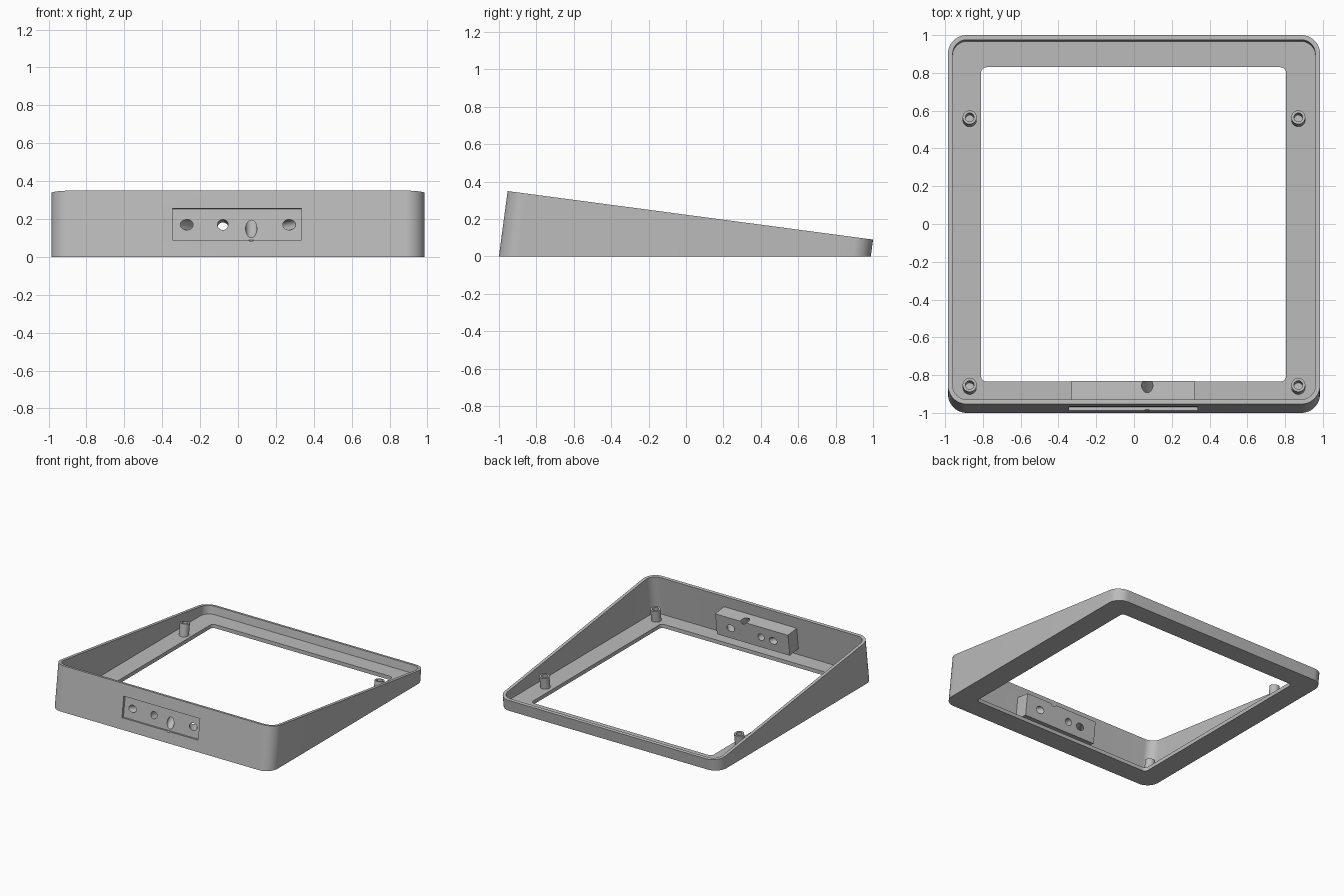
import bpy, bmesh
from math import sin, cos, pi
from mathutils import Matrix, Vector

if "Cube" in bpy.data.objects:
    bpy.data.objects.remove(bpy.data.objects["Cube"])

# One plain grey plastic
grey = bpy.data.materials.new("grey_plastic")
grey.use_nodes = True
grey.diffuse_color = (0.5, 0.5, 0.5, 1)
grey.node_tree.nodes["Principled BSDF"].inputs["Base Color"].default_value = (0.5, 0.5, 0.5, 1)

ANGLE = 0.132                       # slope of the open top
TILT = Matrix.Rotation(-ANGLE, 4, "X")
RIM = 0.221                         # rim height along the tilted axis


def finish(name, bm):
    bmesh.ops.recalc_face_normals(bm, faces=bm.faces[:])
    mesh = bpy.data.meshes.new(name)
    bm.to_mesh(mesh)
    bm.free()
    mesh.materials.append(grey)
    obj = bpy.data.objects.new(name, mesh)
    bpy.context.collection.objects.link(obj)
    return obj


def outline(x0, x1, y0, y1, r, segs=12):
    """Rounded rectangle, counter-clockwise; plain corners when r is 0."""
    corners = [(x1 - r, y1 - r), (x0 + r, y1 - r), (x0 + r, y0 + r), (x1 - r, y0 + r)]
    if r == 0:
        return corners
    return [(cx + r * cos((q + i / segs) * pi / 2), cy + r * sin((q + i / segs) * pi / 2))
            for q, (cx, cy) in enumerate(corners) for i in range(segs + 1)]


def prism(name, points, low, high, matrix=Matrix(), level=False, bevel=0):
    """Extrude an outline; level makes the underside horizontal at world height low."""
    bm = bmesh.new()
    bottom = [bm.verts.new((x, y, (low + sin(ANGLE) * y) / cos(ANGLE) if level else low))
              for x, y in points]
    top = [bm.verts.new((x, y, high)) for x, y in points]
    base = bm.faces.new(bottom[::-1])
    bm.faces.new(top)
    for i in range(len(points)):
        j = (i + 1) % len(points)
        bm.faces.new((bottom[i], bottom[j], top[j], top[i]))
    if bevel:
        bmesh.ops.bevel(bm, geom=list(base.edges), offset=bevel, segments=4,
                        profile=0.5, affect="EDGES", clamp_overlap=False)
    bm.transform(matrix)
    return finish(name, bm)


def rod(name, a, b, r):
    """Cylinder between two points given in the tilted frame."""
    a, b = Vector(a), Vector(b)
    bm = bmesh.new()
    turn = (b - a).to_track_quat("Z", "Y").to_matrix().to_4x4()
    bmesh.ops.create_cone(bm, cap_ends=True, segments=32, radius1=r, radius2=r,
                          depth=(b - a).length,
                          matrix=TILT @ Matrix.Translation((a + b) / 2) @ turn)
    return finish(name, bm)


def combine(target, tool, operation="DIFFERENCE"):
    mod = target.modifiers.new(tool.name, "BOOLEAN")
    mod.object, mod.operation, mod.solver = tool, operation, "EXACT"
    bpy.context.view_layer.objects.active = target
    bpy.ops.object.modifier_apply(modifier=mod.name)
    bpy.data.objects.remove(tool)


def shade(obj):
    bpy.ops.object.select_all(action="DESELECT")
    obj.select_set(True)
    bpy.context.view_layer.objects.active = obj
    bpy.ops.object.shade_smooth_by_angle(angle=0.6)


# Wedge-shaped frame: outer shell, hollow and floor opening
F, B, W, T = -0.9915, 0.9795, 0.985, 0.025
case = prism("wedge_frame", outline(-W, W, F, B, 0.1), 0, RIM, TILT, True, 0.02)
combine(case, prism("hollow", outline(T - W, W - T, F + T, B - T, 0.075), 0.03, 0.5, TILT, True))
combine(case, prism("opening", outline(-0.81, 0.805, -0.835, 0.83, 0.03, 6), -0.2, 0.2))

# Connector block behind the front wall, with a shallow recess outside
combine(case, prism("block", outline(-0.33, 0.32, -0.98, -0.8545, 0), -0.045, 0.13, TILT), "UNION")
combine(case, prism("recess", outline(-0.345, 0.335, -1.1, -0.972, 0), -0.041, 0.126, TILT))

# Bores through the block: two converging, one straight, one rising
MID = 0.042
for side in (-1, 1):
    combine(case, rod("side_bore", (side * 0.34, -1.072, MID), (side * 0.12, -0.754, MID), 0.028))
combine(case, rod("straight_bore", (-0.08, -1.1, MID), (-0.08, -0.75, MID), 0.028))
inv = TILT.inverted()
combine(case, rod("rising_bore", inv @ Vector((0.07, -1.085, 0.035)),
                  inv @ Vector((0.07, -0.765, 0.325)), 0.03))
shade(case)

# Hollow screw posts standing on the floor
for end, y in (("back", 0.565), ("front", -0.852)):
    top = inv @ Vector((0, y, 0.125))
    for side, x in (("left", 0.87), ("right", -0.87)):
        top.x = x
        down = Vector((0, 0, -1))
        post = rod(f"{end}_{side}_post", top + down * 0.11, top, 0.037)
        combine(post, rod("screw_hole", top + down * 0.085, top - down * 0.05, 0.023))
        shade(post)
